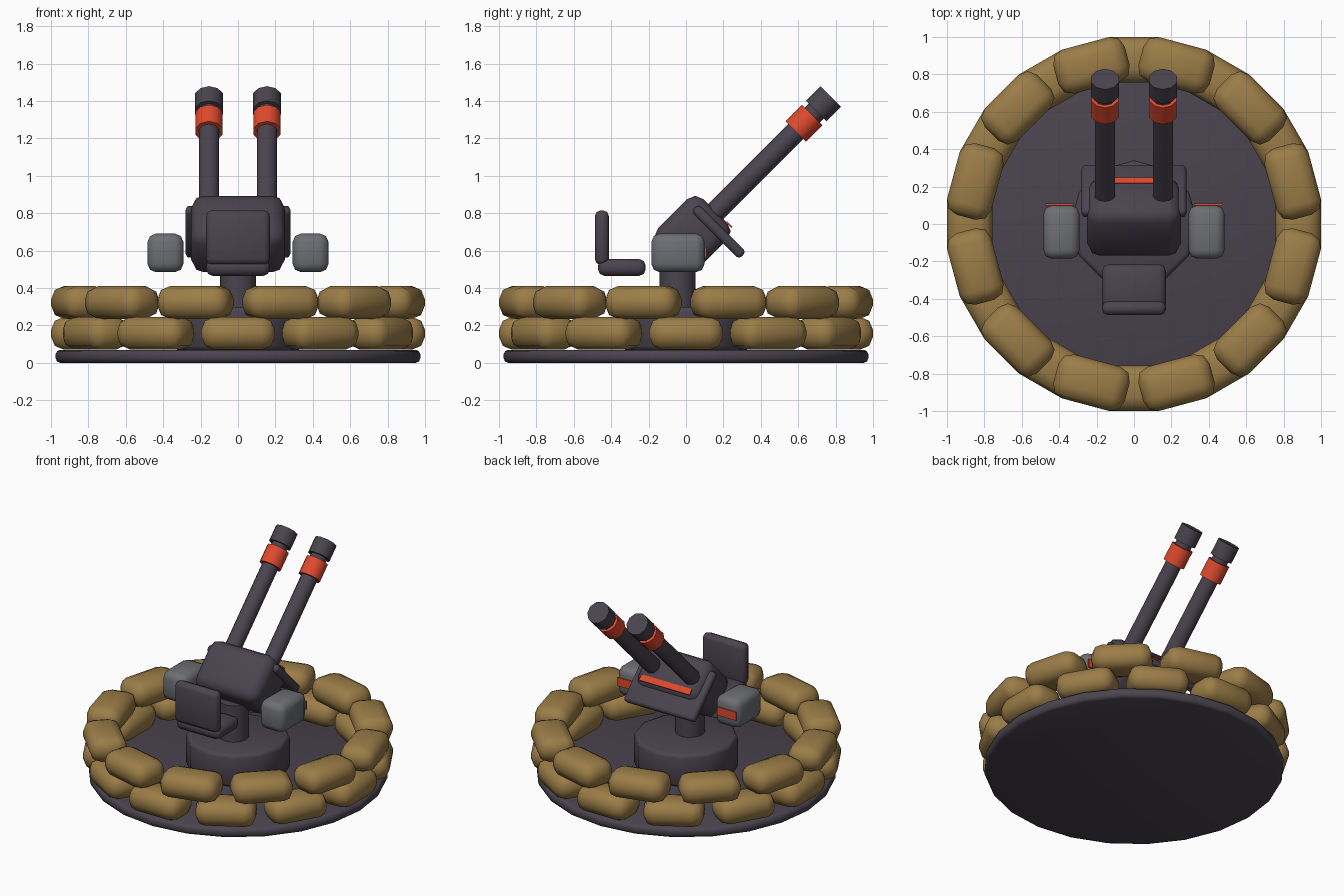
import bpy, bmesh, math
from mathutils import Matrix, Vector

if "Cube" in bpy.data.objects:
    bpy.data.objects.remove(bpy.data.objects["Cube"])


def material(name, rgb):
    m = bpy.data.materials.new(name)
    m.diffuse_color = (*rgb, 1)
    m.use_nodes = True
    m.node_tree.nodes["Principled BSDF"].inputs["Base Color"].default_value = m.diffuse_color
    return m


DARK = material("dark metal", (0.068, 0.057, 0.076))
SAND = material("sandbag tan", (0.33, 0.205, 0.064))
RED = material("warning red", (0.74, 0.068, 0.027))
GREY = material("ammo grey", (0.15, 0.157, 0.17))


def finish(name, bm, mat, matrix):
    bm.transform(matrix)
    bmesh.ops.recalc_face_normals(bm, faces=bm.faces[:])
    mesh = bpy.data.meshes.new(name)
    bm.to_mesh(mesh)
    bm.free()
    mesh.materials.append(mat)
    ob = bpy.data.objects.new(name, mesh)
    bpy.context.collection.objects.link(ob)
    bpy.ops.object.select_all(action='DESELECT')
    ob.select_set(True)
    bpy.context.view_layer.objects.active = ob
    bpy.ops.object.shade_smooth_by_angle(angle=math.radians(50))
    return ob


def box(name, centre, size, mat, bevel=0.0, segments=2, frame=Matrix()):
    bm = bmesh.new()
    bmesh.ops.create_cube(bm, size=1)
    bmesh.ops.scale(bm, vec=size, verts=bm.verts[:])
    if bevel:
        bmesh.ops.bevel(bm, geom=bm.edges[:], offset=bevel, segments=segments,
                        profile=0.5, affect='EDGES', clamp_overlap=True)
    return finish(name, bm, mat, frame @ Matrix.Translation(centre))


def cylinder(name, centre, radius, z0, z1, mat, sides=12, bevel=0.0, frame=Matrix()):
    bm = bmesh.new()
    bmesh.ops.create_cone(bm, cap_ends=True, segments=sides,
                          radius1=radius, radius2=radius, depth=z1 - z0)
    if bevel:
        rims = [e for e in bm.edges if abs(e.verts[0].co.z - e.verts[1].co.z) < 1e-5]
        bmesh.ops.bevel(bm, geom=rims, offset=bevel, segments=2,
                        profile=0.5, affect='EDGES')
    place = Matrix.Translation((centre[0], centre[1], (z0 + z1) / 2))
    return finish(name, bm, mat, frame @ place)


# Round base
cylinder("base_plate", (0, 0), 0.975, 0, 0.07, DARK, 24, 0.025)

# Two staggered rings of twelve sandbags
for row, (z, offset) in enumerate(((0.158, 0), (0.323, 15))):
    for i in range(12):
        turn = Matrix.Rotation(math.radians(offset + 30 * i), 4, 'Z')
        box(f"sandbag_{row}_{i}", (0, 0.878, z), (0.395, 0.244, 0.175),
            SAND, 0.07, 2, turn)

# Turntable and column
cylinder("turntable", (0, 0), 0.34, 0.065, 0.30, DARK, 12, 0.025)
cylinder("column", (0, -0.045), 0.097, 0.28, 0.56, DARK, 12)

# Gun assembly: local y points along the barrels, tilted 45 degrees up
tilt = Matrix.Translation((0, 0, 0.65)) @ Matrix.Rotation(math.radians(45), 4, 'X')
box("gun_body", (0, 0.053, 0.003), (0.50, 0.346, 0.306), DARK, 0.065, 2, tilt)
box("gun_shield", (0, 0.16, -0.088), (0.56, 0.055, 0.36), DARK, 0.02, 2, tilt)
box("shield_stripe", (0, 0.2255, -0.10), (0.40, 0.0095, 0.042), RED, 0, 1, tilt)

# Twin barrels with red bands and muzzles
along = tilt @ Matrix.Rotation(math.radians(-90), 4, 'X')
for side, x in (("left", -0.155), ("right", 0.155)):
    cylinder(side + "_barrel", (x, 0), 0.057, 0.15, 1.03, DARK, 10, 0, along)
    cylinder(side + "_barrel_band", (x, 0), 0.077, 0.83, 0.955, RED, 10, 0, along)
    cylinder(side + "_muzzle", (x, 0), 0.078, 0.985, 1.095, DARK, 10, 0, along)

# Ammo boxes with red front labels
for side, s in (("left", -1), ("right", 1)):
    box(side + "_ammo_box", (s * 0.388, -0.043, 0.588), (0.192, 0.285, 0.206),
        GREY, 0.045, 2)
    box(side + "_ammo_label", (s * 0.397, 0.104, 0.59), (0.15, 0.009, 0.06), RED)

# Gunner seat
box("seat_cushion", (0, -0.343, 0.51), (0.34, 0.255, 0.09), DARK, 0.035, 2)
box("seat_back", (0, -0.45, 0.67), (0.34, 0.075, 0.29), DARK, 0.03, 2)
